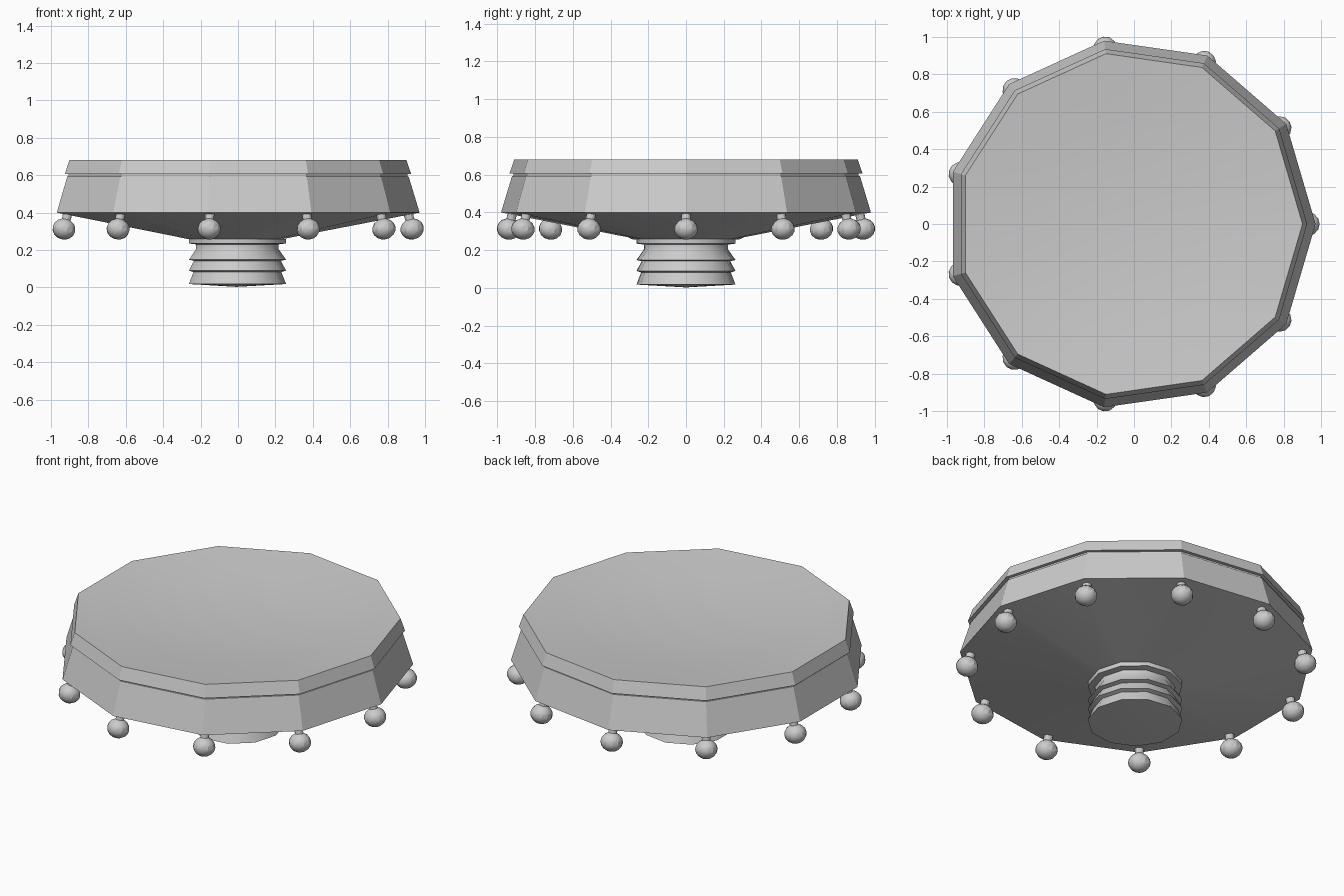
import bpy, bmesh, math
from mathutils import Matrix

if "Cube" in bpy.data.objects:
    bpy.data.objects.remove(bpy.data.objects["Cube"])

SIDES = 11
CX = -0.019


def lathe(name, profile, sides=SIDES, matrix=None, smooth=None):
    """Revolve (radius, z) points; radius 0 gives a pole, other ends stay open."""
    bm = bmesh.new()
    rings = []
    for r, z in profile:
        if r == 0:
            rings.append([bm.verts.new((0, 0, z))] * sides)
        else:
            rings.append([bm.verts.new((r * math.cos(2 * math.pi * i / sides),
                                        r * math.sin(2 * math.pi * i / sides), z))
                          for i in range(sides)])
    for a, b in zip(rings, rings[1:]):
        for i in range(sides):
            j = (i + 1) % sides
            bm.faces.new(list(dict.fromkeys((a[i], a[j], b[j], b[i]))))
    me = bpy.data.meshes.new(name)
    bm.to_mesh(me)
    bm.free()
    ob = bpy.data.objects.new(name, me)
    bpy.context.collection.objects.link(ob)
    ob.matrix_world = matrix or Matrix.Translation((CX, 0, 0))
    if smooth:
        bpy.ops.object.select_all(action='DESELECT')
        ob.select_set(True)
        bpy.context.view_layer.objects.active = ob
        bpy.ops.object.shade_smooth_by_angle(angle=math.radians(smooth))
    return ob


# Wide dish: shallow conical underside, sloping wall, thin groove, lid rim and hollowed top
lathe("dish", [(0.255, 0.258), (0.99, 0.40), (0.931, 0.594), (0.924, 0.594),
               (0.924, 0.606), (0.945, 0.606), (0.92, 0.68), (0.6, 0.645),
               (0.3, 0.625), (0, 0.62)], smooth=30)

# Ribbed screw stem with slightly domed end
lathe("stem", [(0, 0.003), (0.265, 0.018), (0.24, 0.082), (0.265, 0.09),
               (0.237, 0.142), (0.265, 0.148), (0.225, 0.205), (0.225, 0.23),
               (0.265, 0.235), (0.265, 0.26)],
      matrix=Matrix.Translation((-0.008, 0, 0)), smooth=35)

# Hanging bulbs with short necks, one under each corner, leaning outwards
bulb = [(0, -0.056)]
bulb += [(0.063 * math.sin(math.pi * k / 8), -0.056 * math.cos(math.pi * k / 8))
         for k in range(1, 8)]
bulb += [(0.024, 0.058), (0.026, 0.09)]
for i in range(SIDES):
    m = (Matrix.Translation((CX, 0, 0))
         @ Matrix.Rotation(2 * math.pi * i / SIDES, 4, 'Z')
         @ Matrix.Translation((0.95, 0, 0.312))
         @ Matrix.Rotation(math.radians(-14), 4, 'Y'))
    lathe("bulb_%02d" % (i + 1), bulb, 12, m, smooth=25)
